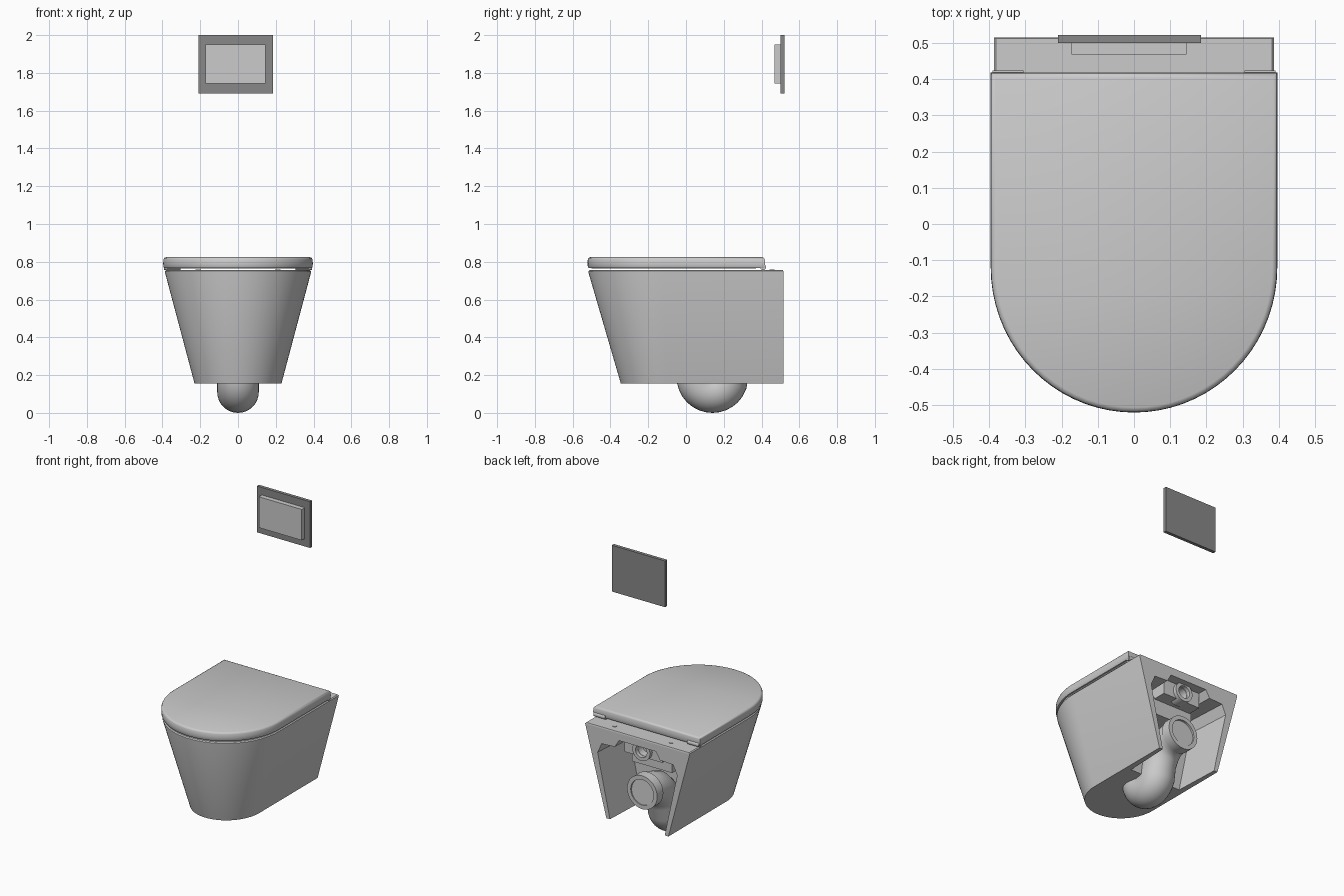
import bpy, bmesh, math
from mathutils import Vector

if "Cube" in bpy.data.objects:
    bpy.data.objects.remove(bpy.data.objects["Cube"])


def d_outline(hw, front, back, mid, z, n=36):
    """D-shaped ring: straight back and sides, half-elliptical front."""
    pts = [Vector((hw, back, z))]
    for i in range(n + 1):
        a = math.pi * i / n
        pts.append(Vector((hw * math.cos(a), mid - (mid - front) * math.sin(a), z)))
    pts.append(Vector((-hw, back, z)))
    return pts


def loft(name, rings, closed=False, angle=30):
    """Skin a list of equal-length rings; cap the ends unless closed."""
    bm = bmesh.new()
    vs = [[bm.verts.new(p) for p in r] for r in rings]
    n = len(vs[0])
    pairs = list(zip(vs, vs[1:])) + ([(vs[-1], vs[0])] if closed else [])
    for a, b in pairs:
        for i in range(n):
            j = (i + 1) % n
            bm.faces.new((a[i], a[j], b[j], b[i]))
    if not closed:
        bm.faces.new(vs[0])
        bm.faces.new(vs[-1])
    bmesh.ops.recalc_face_normals(bm, faces=bm.faces)
    me = bpy.data.meshes.new(name)
    bm.to_mesh(me)
    bm.free()
    ob = bpy.data.objects.new(name, me)
    bpy.context.collection.objects.link(ob)
    smooth(ob, angle)
    return ob


def smooth(ob, angle=30):
    bpy.ops.object.select_all(action='DESELECT')
    ob.select_set(True)
    bpy.context.view_layer.objects.active = ob
    bpy.ops.object.shade_smooth_by_angle(angle=math.radians(angle))


def cut(ob, cutter):
    cutter.hide_render = True
    m = ob.modifiers.new("cut", 'BOOLEAN')
    m.operation, m.solver, m.object = 'DIFFERENCE', 'EXACT', cutter
    bpy.context.view_layer.objects.active = ob
    bpy.ops.object.modifier_apply(modifier=m.name)
    bpy.data.objects.remove(cutter)
    smooth(ob)


def box(name, x0, x1, y0, y1, z0, z1):
    return loft(name, [[Vector((x, y, z)) for x, y in
                        ((x0, y0), (x1, y0), (x1, y1), (x0, y1))] for z in (z0, z1)])


def circle(center, tangent, r, n=32):
    """Ring around a path lying in the y-z plane."""
    side = Vector((1, 0, 0))
    up = side.cross(tangent.normalized())
    return [center + r * (math.cos(t) * side + math.sin(t) * up)
            for t in (2 * math.pi * i / n for i in range(n))]


def turned(name, x, z, steps):
    """Round part about a y-direction axis; steps are (y, radius)."""
    return loft(name, [circle(Vector((x, y, z)), Vector((0, 1, 0)), r) for y, r in steps])


# Bowl body, tapering towards the floor
bowl = loft("bowl", [
    d_outline(.23, -.345, .515, -.10, .155),
    d_outline(.387, -.517, .515, -.12, .745),
    d_outline(.387, -.517, .515, -.12, .75),
    d_outline(.381, -.511, .512, -.12, .756)])

# Basin hollow under the lid
cut(bowl, loft("basin_cutter", [
    d_outline(.06, -.20, -.05, -.12, .27),
    d_outline(.16, -.32, .04, -.12, .34),
    d_outline(.25, -.40, .13, -.12, .55),
    d_outline(.28, -.43, .16, -.12, .80)]))

# Service recess open to the back and the underside
half = [(.197, .10), (.207, .155), (.30, .58), (.27, .645), (.17, .65), (.14, .70)]
profile = half + [(-x, z) for x, z in reversed(half)]
cut(bowl, loft("recess_cutter", [[Vector((x * k, y, z)) for x, z in profile]
                                 for y, k in ((.20, .92), (.60, 1.0))]))

# Trap bend and outlet pipe
path = [Vector((0, .06, .27))]
path += [Vector((0, .14 - .08 * math.cos(math.pi * i / 16), .19 - .08 * math.sin(math.pi * i / 16)))
         for i in range(15)]
path += [Vector((0, y, z)) for y, z in ((.235, .24), (.265, .30), (.31, .345), (.37, .365), (.455, .37))]
rings = []
for i, p in enumerate(path):
    t = path[min(i + 1, len(path) - 1)] - path[max(i - 1, 0)]
    rings.append(circle(p, t, .11 if i < 16 else .105))
loft("trap", rings, angle=50)
turned("outlet_collar", 0, .37, [(.40, .112), (.465, .112), (.465, .085), (.445, .085)])

# Water inlet and its bracket inside the recess
bracket = box("inlet_bracket", -.14, .14, .19, .45, .60, .705)
cut(bracket, turned("inlet_cutter", 0, .65, [(.36, .04), (.6, .04)]))
inlet = turned("inlet_boss", 0, .65, [(.40, .065), (.475, .065), (.475, .042), (.38, .042)])
box("recess_shelf", -.15, .15, .19, .36, .50, .61)

# Seat ring
loft("seat", [d_outline(.375, -.50, .37, -.12, .764), d_outline(.375, -.50, .37, -.12, .79),
              d_outline(.25, -.39, .14, -.12, .79), d_outline(.25, -.39, .14, -.12, .764)],
     closed=True)

# Lid: a shallow shell over the seat
def lid_ring(inset, z):
    return d_outline(.396 - inset, -.521 + inset, .418 - inset, -.12, z)

loft("lid", [lid_ring(.016, .793), lid_ring(.016, .766), lid_ring(.005, .766), lid_ring(.001, .774),
             lid_ring(0, .79), lid_ring(.001, .812), lid_ring(.005, .820), lid_ring(.014, .824)],
     angle=40)

# Hinges and deck bolt caps on both sides
for s, label in ((-1, "left"), (1, "right")):
    bpy.ops.mesh.primitive_cylinder_add(vertices=20, radius=.016, depth=.085,
                                        location=(s * .348, .408, .772), rotation=(0, math.pi / 2, 0))
    bpy.context.object.name = label + "_hinge"
    smooth(bpy.context.object)
    bpy.ops.mesh.primitive_cylinder_add(vertices=20, radius=.014, depth=.006,
                                        location=(s * .21, .455, .756))
    bpy.context.object.name = label + "_bolt_cap"
    smooth(bpy.context.object)

# Flush plate on the wall with its push button
plate = box("flush_plate", -.21, .185, .50, .522, 1.69, 2.0)
dark = bpy.data.materials.new("dark_grey")
dark.diffuse_color = (.25, .25, .25, 1)
dark.use_nodes = True
dark.node_tree.nodes["Principled BSDF"].inputs["Base Color"].default_value = dark.diffuse_color
plate.data.materials.append(dark)
box("flush_button", -.173, .145, .468, .502, 1.743, 1.95)
